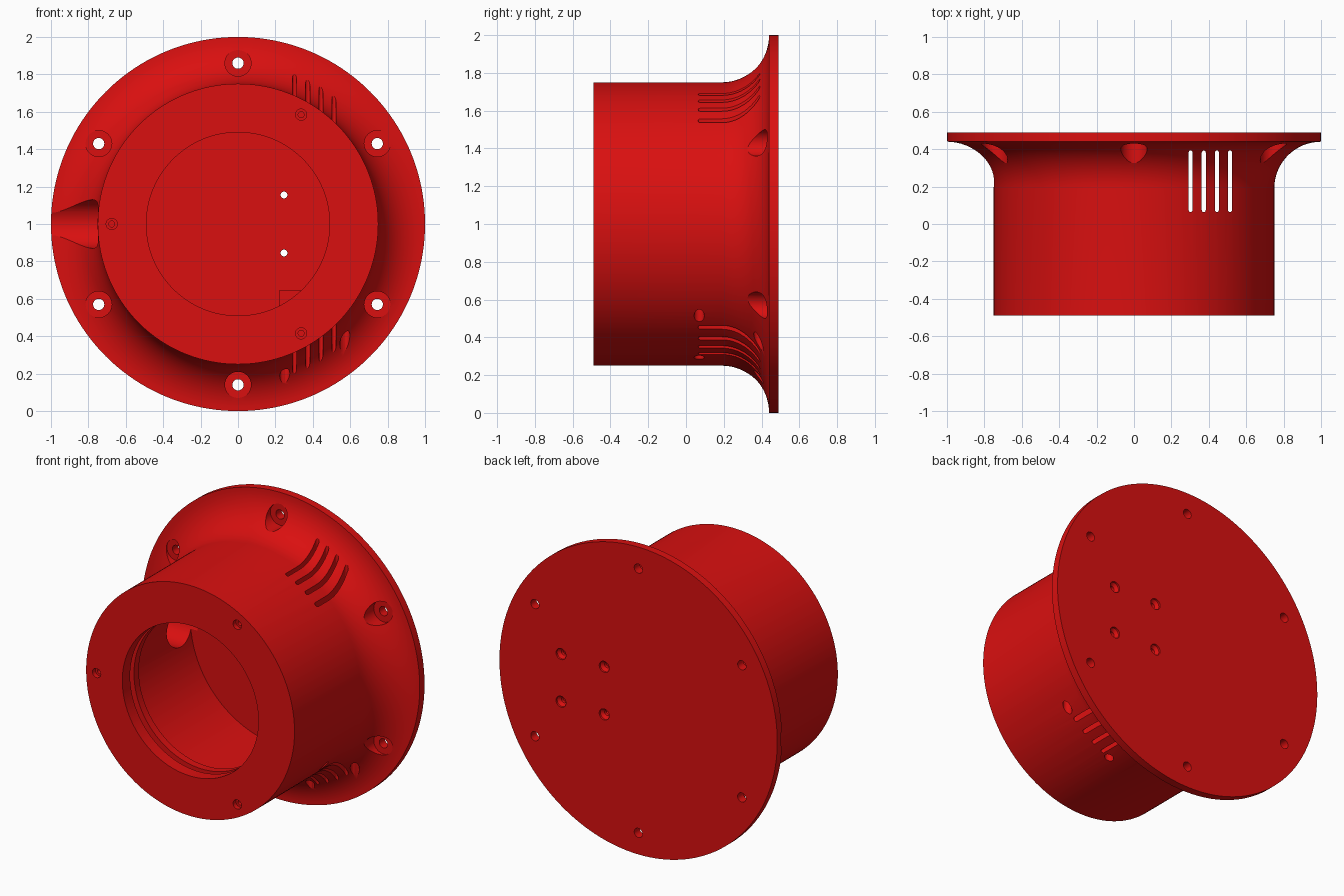
import bpy, bmesh, math
from mathutils import Matrix, Vector

if "Cube" in bpy.data.objects:
    bpy.data.objects.remove(bpy.data.objects["Cube"])

red = bpy.data.materials.new("signal red")
red.diffuse_color = (0.70, 0.005, 0.005, 1)
red.use_nodes = True
red.node_tree.nodes["Principled BSDF"].inputs["Base Color"].default_value = red.diffuse_color

TO_Y = Matrix.Rotation(-math.pi / 2, 4, 'X')
TO_X = Matrix.Rotation(math.pi / 2, 4, 'Y')
UP = Matrix.Identity(4)


def lathe(bm, profile, loc, rot, n=32):
    """Solid of revolution from (radius, height); first and last radius are 0."""
    m = Matrix.Translation(loc) @ rot
    rings = []
    for r, h in profile:
        if r == 0:
            rings.append([bm.verts.new(m @ Vector((0, 0, h)))] * n)
        else:
            rings.append([bm.verts.new(m @ Vector((r * math.cos(2 * math.pi * i / n),
                                                   r * math.sin(2 * math.pi * i / n), h)))
                          for i in range(n)])
    for a, b in zip(rings, rings[1:]):
        for i in range(n):
            j = (i + 1) % n
            quad = list(dict.fromkeys([a[i], a[j], b[j], b[i]]))
            bm.faces.new(quad)


def rod(bm, r, h0, h1, loc, rot, n=32):
    lathe(bm, [(0, h0), (r, h0), (r, h1), (0, h1)], loc, rot, n)


def prism(bm, points, direction):
    f = bm.faces.new([bm.verts.new(p) for p in points])
    ext = bmesh.ops.extrude_face_region(bm, geom=[f], use_keep_orig=True)
    vs = [e for e in ext['geom'] if isinstance(e, bmesh.types.BMVert)]
    bmesh.ops.translate(bm, verts=vs, vec=direction)


def finish(bm, name):
    bmesh.ops.recalc_face_normals(bm, faces=bm.faces[:])
    me = bpy.data.meshes.new(name)
    bm.to_mesh(me)
    bm.free()
    ob = bpy.data.objects.new(name, me)
    bpy.context.collection.objects.link(ob)
    me.materials.append(red)
    return ob


def boolean(ob, other, op):
    mod = ob.modifiers.new(op.lower(), 'BOOLEAN')
    mod.operation, mod.object, mod.solver = op, other, 'EXACT'
    bpy.context.view_layer.objects.active = ob
    bpy.ops.object.modifier_apply(modifier=mod.name)
    bpy.data.objects.remove(other)


# flared housing: cavity, grooved front opening, barrel, fillet, flange
bm = bmesh.new()
profile = [(0, .44), (.65, .44), (.65, -.32), (.49, -.32), (.49, -.37), (.54, -.37),
           (.54, -.41), (.49, -.41), (.49, -.49), (.75, -.49)]
for i in range(17):
    t = math.pi / 2 * i / 16
    profile.append((1 - .25 * math.cos(t), .19 + .25 * math.sin(t)))
profile += [(1, .49), (0, .49)]
lathe(bm, profile, (0, 0, 1), TO_Y, 160)
housing = finish(bm, "flared_housing")

# mounting block inside, over the lower vents
bm = bmesh.new()
prism(bm, [(x, .03, z) for x, z in ((.22, .645), (.595, .645), (.5, .51), (.36, .4), (.22, .34))],
      (0, .43, 0))
boolean(housing, finish(bm, "inner_block"), 'UNION')

bm = bmesh.new()
# six counterbored flange holes
for k in range(6):
    a = math.radians(30 + 60 * k)
    lathe(bm, [(0, .1), (.07, .1), (.07, .432), (.03, .432), (.03, .55), (0, .55)],
          (.86 * math.cos(a), 0, 1 + .86 * math.sin(a)), TO_Y)
# three front screw holes
for k in range(3):
    a = math.radians(60 + 120 * k)
    lathe(bm, [(0, -.55), (.03, -.55), (.03, -.46), (.016, -.46), (.016, -.36), (0, -.36)],
          (.675 * math.cos(a), 0, 1 + .675 * math.sin(a)), TO_Y)
# four countersunk holes in the back, four holes in the underside
for x in (.246, .557):
    for s in (-1, 1):
        lathe(bm, [(0, .42), (.018, .42), (.018, .46), (.036, .478), (.036, .55), (0, .55)],
              (x, 0, 1 + .155 * s), TO_Y)
for x in (.25, .571):
    for y in (.07, .385):
        rod(bm, .027, -.1, .7, (x, y, 0), UP)
# vertical vent slots with round ends, through top and bottom
for k in range(4):
    cx = .303 + .07 * k
    pts = []
    for i in range(14):
        half = i // 7
        a = math.pi * (i % 7) / 6 + math.pi * half
        pts.append((cx + .011 * math.cos(a), (.075 if half else .382) + .011 * math.sin(a), -.1))
    prism(bm, pts, (0, 0, 2.2))
# side cable channel
rod(bm, .13, -1.1, -.6, (0, .325, 1), TO_X, 48)
boolean(housing, finish(bm, "hole_cutters"), 'DIFFERENCE')

bpy.ops.object.select_all(action='DESELECT')
housing.select_set(True)
bpy.context.view_layer.objects.active = housing
bpy.ops.object.shade_smooth_by_angle(angle=math.radians(25))
